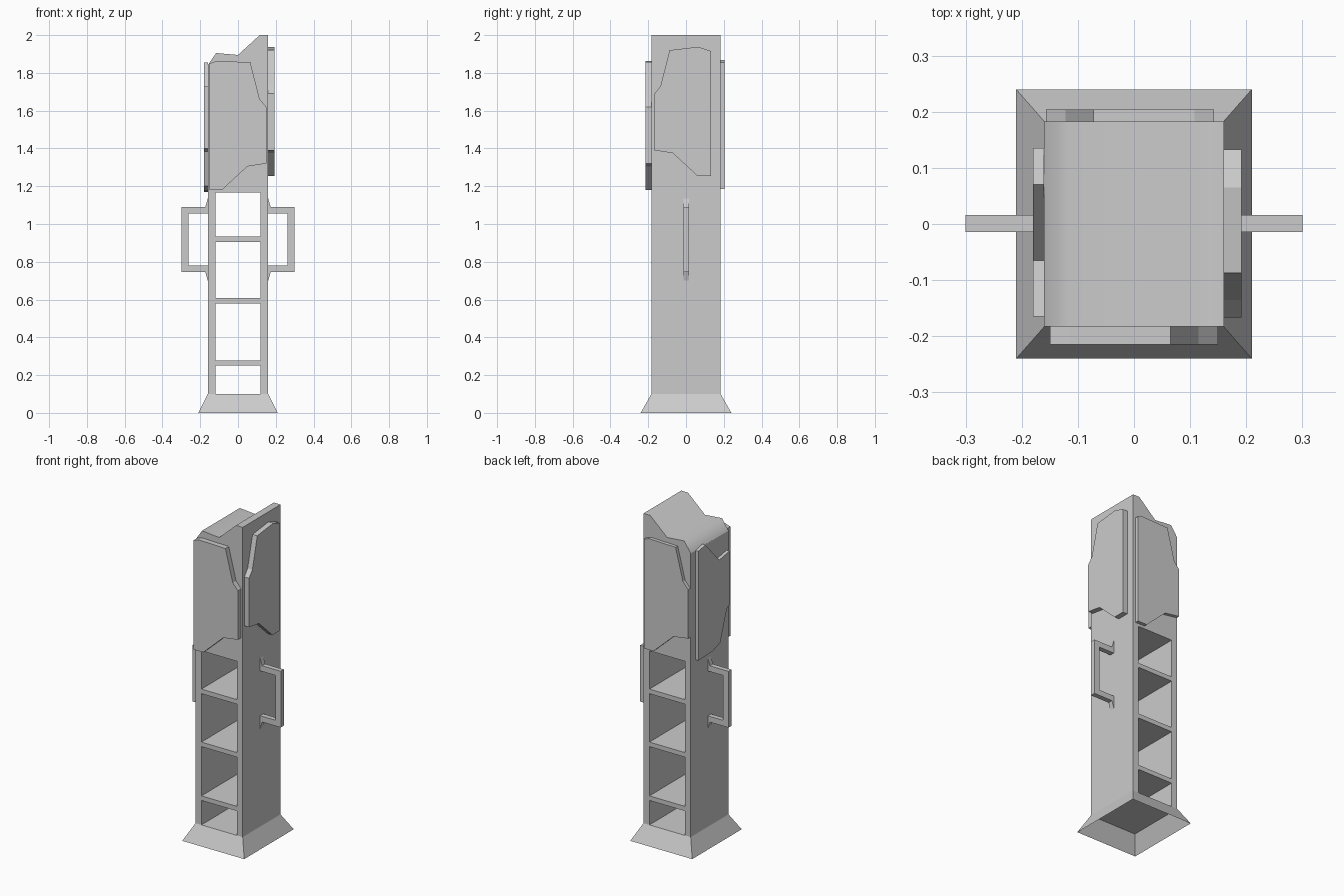
import bpy, bmesh
from mathutils import Vector

if "Cube" in bpy.data.objects:
    bpy.data.objects.remove(bpy.data.objects["Cube"])


def finish(name, bm):
    bmesh.ops.recalc_face_normals(bm, faces=bm.faces)
    me = bpy.data.meshes.new(name)
    bm.to_mesh(me)
    bm.free()
    ob = bpy.data.objects.new(name, me)
    bpy.context.collection.objects.link(ob)
    return ob


def prism(name, outline, axis, lo, hi):
    """Extrude a flat outline along x or y; outline is (other axis, z)."""
    bm = bmesh.new()
    if axis == 'y':
        pts, step = [(a, lo, z) for a, z in outline], Vector((0, hi - lo, 0))
    else:
        pts, step = [(lo, a, z) for a, z in outline], Vector((hi - lo, 0, 0))
    face = bm.faces.new([bm.verts.new(p) for p in pts])
    ext = bmesh.ops.extrude_face_region(bm, geom=[face], use_keep_orig=True)
    bmesh.ops.translate(bm, vec=step,
                        verts=[v for v in ext['geom'] if isinstance(v, bmesh.types.BMVert)])
    return finish(name, bm)


W, D = 0.16, 0.183      # half width and half depth of the tower
IN = 0.12               # half width of the shelf opening

# Tower: two side walls joined by a solid head with a notched top
body = prism("tower_body", [(-W, 0.1), (-IN, 0.1), (-IN, 1.168), (IN, 1.168), (IN, 0.1), (W, 0.1),
                            (W, 2.0), (0.115, 2.0), (0.0, 1.895), (-0.116, 1.905), (-W, 1.84)],
             'y', -D, D)
for p in body.data.polygons:
    p.use_smooth = p.normal.z > 0.3

# Shelves
for i, z in enumerate((0.25, 0.58, 0.905)):
    prism(f"shelf_{i + 1}", [(-IN, z), (IN, z), (IN, z + 0.028), (-IN, z + 0.028)], 'y', -D, D)

# Flared base skirt: open below, its top forms the floor
bm = bmesh.new()
rings = [[bm.verts.new((sx * w, sy * d, z)) for sx, sy in ((-1, -1), (1, -1), (1, 1), (-1, 1))]
         for w, d, z in ((0.21, 0.24, 0.0), (W, D, 0.1))]
for i in range(4):
    j = (i + 1) % 4
    bm.faces.new((rings[0][i], rings[0][j], rings[1][j], rings[1][i]))
bm.faces.new(rings[1])
finish("base_skirt", bm)

# Front armour panel, and the same outline turned round for the back
front = [(-0.15, 1.85), (-0.115, 1.862), (0.065, 1.857), (0.115, 1.66), (0.15, 1.62),
         (0.15, 1.32), (0.05, 1.305), (-0.085, 1.18), (-0.15, 1.18)]
prism("front_panel", front, 'y', -0.215, -D)
prism("back_panel", [(-x - 0.007, z + 0.005) for x, z in front], 'y', D, 0.204)

# Side armour panels
prism("right_panel", [(-0.167, 1.69), (-0.135, 1.73), (-0.087, 1.92), (0.065, 1.938),
                      (0.133, 1.915), (0.133, 1.255), (0.06, 1.255), (-0.07, 1.375),
                      (-0.167, 1.39)], 'x', W, 0.192)
prism("left_panel", [(0.135, 1.84), (0.07, 1.855), (-0.065, 1.71), (-0.165, 1.727),
                     (-0.165, 1.40), (-0.14, 1.385), (-0.075, 1.2), (0.0, 1.175),
                     (0.135, 1.17)], 'x', -0.18, -W)

# Side handles with flared feet
grip = [(W, 0.70), (0.173, 0.745), (0.30, 0.745), (0.30, 1.09), (0.173, 1.09), (W, 1.135),
        (W, 1.055), (0.263, 1.055), (0.263, 0.78), (W, 0.78)]
for side, s in (("right", 1), ("left", -1)):
    prism(f"{side}_handle", [(s * x, z) for x, z in grip], 'y', -0.014, 0.016)
